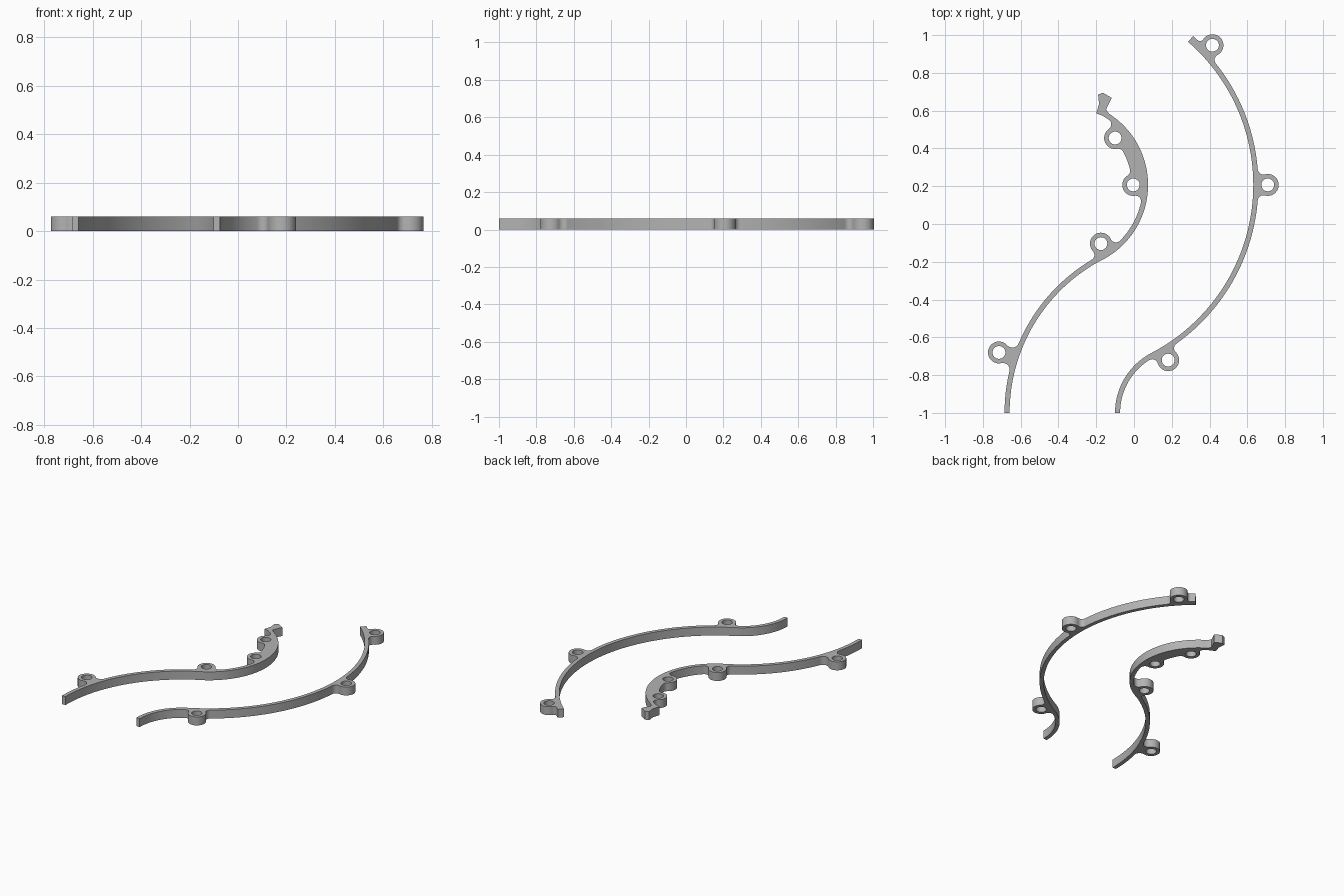
import bpy, bmesh
from math import radians, cos, sin, sqrt, atan2, pi
from mathutils import Vector

cube = bpy.data.objects.get("Cube")
if cube:
    bpy.data.objects.remove(cube, do_unlink=True)

HEIGHT = 0.06
BOSS_R, HOLE_R = 0.058, 0.034
HALF = 0.0135                      # half the rail thickness
HUB = Vector((-0.372, 0.207))      # centre of the upper arcs
FOOT = Vector((0.257, -1.0))       # centre of the lower arcs
INSIDE, OUTSIDE = -1, 1

grey = bpy.data.materials.new("plain_grey")
grey.use_nodes = True
colour = (0.45, 0.45, 0.45, 1)
grey.diffuse_color = colour
grey.node_tree.nodes["Principled BSDF"].inputs["Base Color"].default_value = colour


def polar(centre, radius, angle):
    return centre + radius * Vector((cos(angle), sin(angle)))


def arc(centre, radius, start, end, steps):
    return [polar(centre, radius, start + (end - start) * i / steps) for i in range(steps + 1)]


def prism(name, outline, low=0.0, high=HEIGHT):
    """Extrude a flat outline straight up."""
    bm = bmesh.new()
    face = bm.faces.new([bm.verts.new((p.x, p.y, low)) for p in outline])
    top = bmesh.ops.extrude_face_region(bm, geom=[face])["geom"]
    moved = [g for g in top if isinstance(g, bmesh.types.BMVert)]
    bmesh.ops.translate(bm, verts=moved, vec=(0, 0, high - low))
    bmesh.ops.recalc_face_normals(bm, faces=bm.faces)
    mesh = bpy.data.meshes.new(name)
    bm.to_mesh(mesh)
    bm.free()
    mesh.materials.append(grey)
    obj = bpy.data.objects.new(name, mesh)
    bpy.context.collection.objects.link(obj)
    return obj


def band(centre, inner, outer, start, end, steps=24):
    """Outline of a curved strip, angles in degrees."""
    a, b = radians(start), radians(end)
    return arc(centre, outer, a, b, steps) + arc(centre, inner, b, a, steps)


def s_rail(upper_r, lower_r, top_angle):
    """Outline of a thin rail made of two tangent arcs."""
    join = atan2(FOOT.y - HUB.y, FOOT.x - HUB.x)
    sides = []
    for offset in (HALF, -HALF):
        upper = arc(HUB, upper_r + offset, radians(top_angle), join, 48)
        lower = arc(FOOT, lower_r - offset, join + pi, pi, 32)
        sides.append(upper + lower[1:])
    return sides[0] + sides[1][::-1]


def gusset(boss, centre, radius, where, turn, r=0.03):
    """Web with a round fillet from a boss to one face of a rail arc."""
    axis = boss - centre
    reach, span, dist = radius + where * r, BOSS_R + r, axis.length
    axis.normalize()
    along = (reach**2 - span**2 + dist**2) / (2 * dist)
    across = sqrt(reach**2 - along**2)
    mid = centre + axis * along + turn * across * Vector((-axis.y, axis.x))
    on_boss = boss + (mid - boss) * BOSS_R / span
    on_rail = centre + (mid - centre) * radius / reach
    a = atan2(*(on_boss - mid).yx)
    b = atan2(*(on_rail - mid).yx)
    b = a + (b - a + pi) % (2 * pi) - pi
    buried = radius - where * HALF
    deep = centre + (on_rail - centre).normalized() * buried
    anchor = polar(centre, buried, atan2(axis.y, axis.x) - turn * 0.008)
    return [boss] + arc(mid, r, a, b, 10) + [deep, anchor]


def build(name, rail, extras, bosses, gussets):
    """Fuse all the pieces into one part, then drill the bosses."""
    obj = prism(name, rail)
    adds = [prism("web", p) for p in extras + gussets]
    adds += [prism("boss", arc(b, BOSS_R, 0, 2 * pi, 40)[:-1]) for b in bosses]
    cuts = [prism("hole", arc(b, HOLE_R, 0, 2 * pi, 32)[:-1], -0.1, 0.2) for b in bosses]
    for helper in adds + cuts:
        helper.hide_render = True
        mod = obj.modifiers.new("fuse", 'BOOLEAN')
        mod.operation = 'UNION' if helper in adds else 'DIFFERENCE'
        mod.solver = 'EXACT'
        mod.object = helper
    bpy.context.view_layer.update()
    graph = bpy.context.evaluated_depsgraph_get()
    mesh = bpy.data.meshes.new_from_object(obj.evaluated_get(graph))
    obj.modifiers.clear()
    obj.data = mesh
    for helper in adds + cuts:
        bpy.data.objects.remove(helper, do_unlink=True)
    bpy.ops.object.select_all(action='DESELECT')
    obj.select_set(True)
    bpy.context.view_layer.objects.active = obj
    bpy.ops.object.shade_smooth_by_angle(angle=radians(30))


# Left rail: long sweeping arc with three bosses on its outer face
R, FOOT_R = 1.017, 0.344
top, middle, low = [polar(HUB, 1.08, radians(a)) for a in (43.2, 0, -59.2)]
build("left_rail", s_rail(R, FOOT_R, 49),
      [band(HUB, R - 0.008, 1.044, 44, 49, 6)],
      [top, middle, low],
      [gusset(top, HUB, 1.044, OUTSIDE, 1, 0.02),
       gusset(top, HUB, R + HALF, OUTSIDE, -1),
       gusset(middle, HUB, R + HALF, OUTSIDE, 1),
       gusset(middle, HUB, R + HALF, OUTSIDE, -1),
       gusset(low, HUB, R + HALF, OUTSIDE, 1),
       gusset(low, FOOT, FOOT_R - HALF, INSIDE, 1)])

# Right rail: tighter hook with a thickened head, end tab and four bosses
R, FOOT_R = 0.433, 0.929
head, neck, waist = [polar(HUB, 0.368, radians(a)) for a in (42.4, 0, -57.7)]
foot = Vector((-0.715, -0.68))
tab = [Vector(p) for p in ((-0.2, 0.585), (-0.185, 0.635), (-0.19, 0.685), (-0.165, 0.695),
                           (-0.118, 0.668), (-0.148, 0.605), (-0.125, 0.575), (-0.17, 0.575))]
build("right_rail", s_rail(R, FOOT_R, 64),
      [band(HUB, 0.36, R + 0.01, 0, 42.4), tab],
      [head, neck, waist, foot],
      [gusset(head, HUB, R - HALF, INSIDE, 1),
       gusset(head, HUB, 0.36, INSIDE, -1),
       gusset(neck, HUB, 0.36, INSIDE, 1),
       gusset(neck, HUB, R - HALF, INSIDE, -1),
       gusset(waist, HUB, R - HALF, INSIDE, 1),
       gusset(waist, FOOT, FOOT_R + HALF, OUTSIDE, 1),
       gusset(foot, FOOT, FOOT_R + HALF, OUTSIDE, 1, 0.036),
       gusset(foot, FOOT, FOOT_R + HALF, OUTSIDE, -1, 0.036)])
